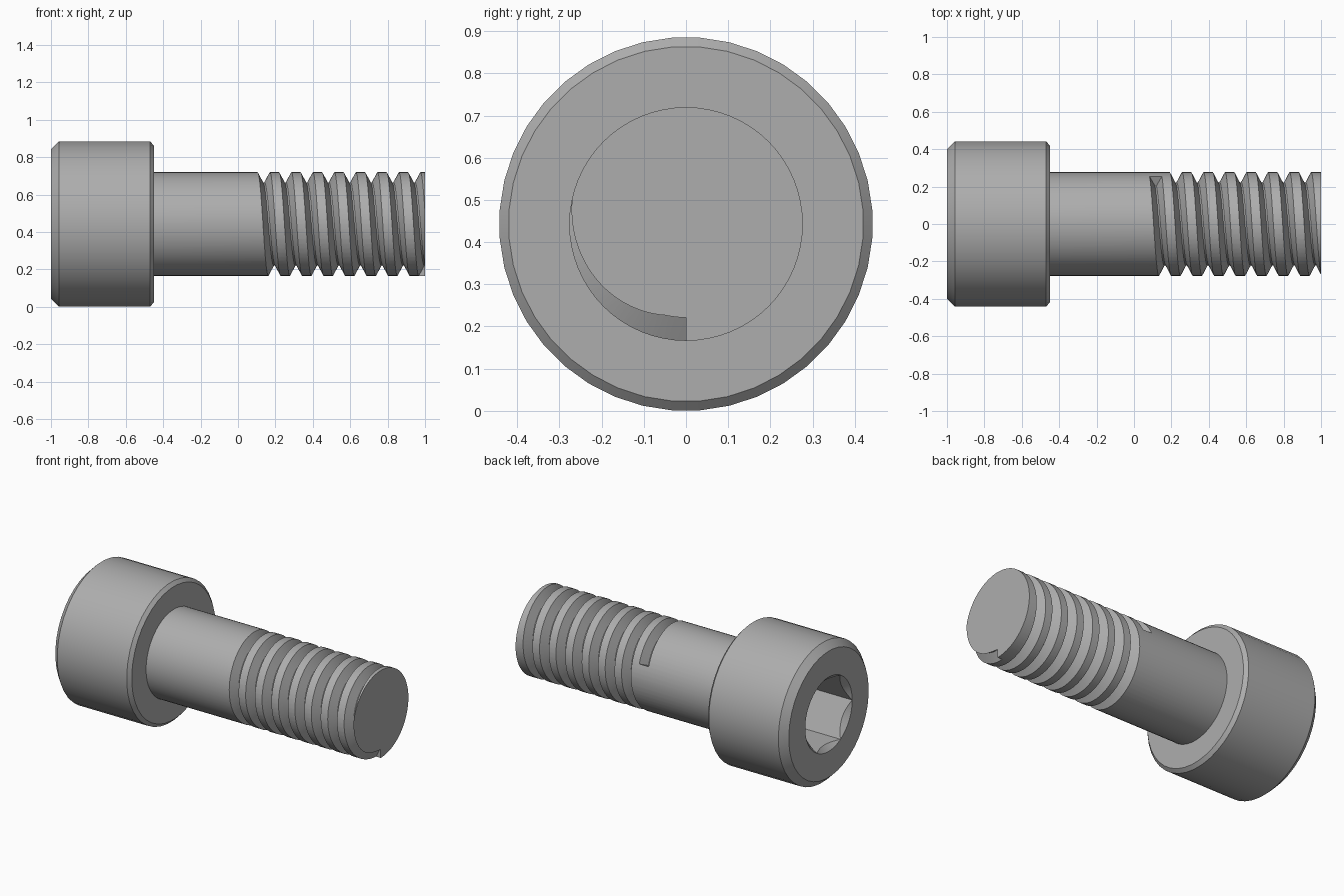
import bpy
import bmesh
from math import cos, sin, pi, radians
from mathutils import Vector

old = bpy.data.objects.get("Cube")
if old:
    bpy.data.objects.remove(old)

AXIS_Z = 0.443
HEAD_R, SHANK_R, ROOT_R = 0.443, 0.277, 0.222
HEAD_END = -0.45
PITCH = 0.115
HEX_R, HEX_DEPTH = 0.235, 0.28

steel = bpy.data.materials.new("steel_grey")
steel.use_nodes = True
steel.diffuse_color = (0.42, 0.42, 0.42, 1)
steel.node_tree.nodes["Principled BSDF"].inputs["Base Color"].default_value = steel.diffuse_color


def ring_point(x, r, a):
    """Point around the screw axis, angle measured from +y towards +z."""
    return Vector((x, r * cos(a), AXIS_Z + r * sin(a)))


def loft(name, sections):
    """Skin a list of equal closed cross-sections and cap both ends."""
    bm = bmesh.new()
    rings = [[bm.verts.new(p) for p in s] for s in sections]
    n = len(rings[0])
    for a, b in zip(rings, rings[1:]):
        for i in range(n):
            bm.faces.new((a[i], a[(i + 1) % n], b[(i + 1) % n], b[i]))
    bm.faces.new(rings[0])
    bm.faces.new(rings[-1])
    bmesh.ops.recalc_face_normals(bm, faces=bm.faces)
    mesh = bpy.data.meshes.new(name)
    bm.to_mesh(mesh)
    bm.free()
    mesh.materials.append(steel)
    obj = bpy.data.objects.new(name, mesh)
    bpy.context.collection.objects.link(obj)
    return obj


def turned(name, profile, sides, turn=0.0):
    """Solid of revolution from (x, radius) pairs."""
    return loft(name, [[ring_point(x, r, 2 * pi * (i + turn) / sides) for i in range(sides)]
                       for x, r in profile])


def carve(obj, cutter):
    """Subtract the cutter and remove it."""
    mod = obj.modifiers.new("cut", "BOOLEAN")
    mod.operation, mod.solver, mod.object = "DIFFERENCE", "EXACT", cutter
    graph = bpy.context.evaluated_depsgraph_get()
    mesh = bpy.data.meshes.new_from_object(obj.evaluated_get(graph))
    obj.modifiers.clear()
    obj.data = mesh
    bpy.data.objects.remove(cutter)


# Head with bevelled rims
head = turned("socket_head", [(-1, HEAD_R - 0.043), (-0.957, HEAD_R),
                              (HEAD_END - 0.02, HEAD_R), (HEAD_END, HEAD_R - 0.022)], 40, 0.5)

# Hexagonal socket with a conical lead-in
carve(head, turned("hex_cutter", [(-1.1, HEX_R), (-1 + HEX_DEPTH, HEX_R)], 6))
carve(head, turned("lead_in_cutter", [(-1.02, HEX_R + 0.02), (-1 + HEX_R, 0.001)], 64, 0.5))

# Shank, plain near the head
shank = turned("threaded_shank", [(HEAD_END - 0.02, SHANK_R), (1, SHANK_R)], 64)

# Helical V groove, from the back over the top to the underside of the tip
TURNS = 7.686
STEPS = int(TURNS * 64)
OUT_R = SHANK_R + 0.025
root_w, out_w = 0.004, 0.046
sections = []
for k in range(STEPS + 1):
    t = TURNS * k / STEPS
    angle = 1.5 * pi - 2 * pi * (TURNS - t) 
    x = 1.0 - PITCH * (TURNS - t)
    sections.append([ring_point(x + dx, r, angle) for dx, r in
                     ((-out_w, OUT_R), (-root_w, ROOT_R), (root_w, ROOT_R), (out_w, OUT_R))])
carve(shank, loft("groove_cutter", sections))

# Smooth round surfaces, crisp edges
for obj in (head, shank):
    bpy.ops.object.select_all(action="DESELECT")
    obj.select_set(True)
    bpy.context.view_layer.objects.active = obj
    bpy.ops.object.shade_smooth_by_angle(angle=radians(30))
